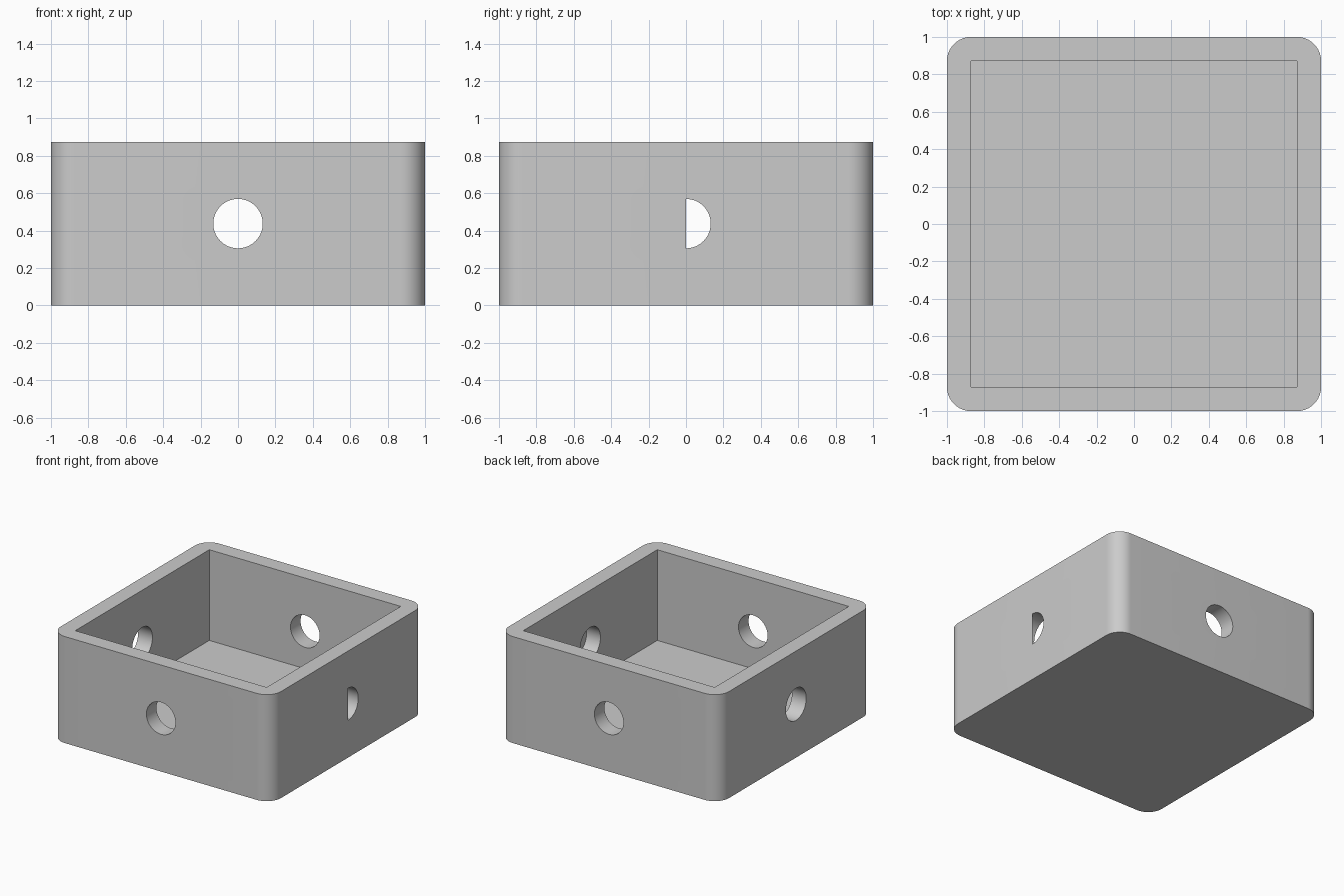
import bpy, bmesh, math
from mathutils import Matrix, Vector

old = bpy.data.objects.get("Cube")
if old:
    bpy.data.objects.remove(old, do_unlink=True)

HEIGHT, WALL, RADIUS = 0.875, 0.13, 0.132
MID = HEIGHT / 2

grey = bpy.data.materials.new("light grey")
grey.use_nodes = True
colour = (0.6, 0.6, 0.6, 1)
grey.diffuse_color = colour
grey.node_tree.nodes["Principled BSDF"].inputs["Base Color"].default_value = colour


def finish(name, bm):
    bmesh.ops.recalc_face_normals(bm, faces=bm.faces)
    mesh = bpy.data.meshes.new(name)
    bm.to_mesh(mesh)
    bm.free()
    mesh.materials.append(grey)
    obj = bpy.data.objects.new(name, mesh)
    bpy.context.collection.objects.link(obj)
    return obj


def block(name, size, bottom, top, corner=0):
    bm = bmesh.new()
    bmesh.ops.create_cube(bm, size=1)
    bmesh.ops.scale(bm, vec=(size, size, top - bottom), verts=bm.verts)
    bmesh.ops.translate(bm, vec=(0, 0, (top + bottom) / 2), verts=bm.verts)
    if corner:
        upright = [e for e in bm.edges
                   if abs(e.verts[0].co.z - e.verts[1].co.z) > 0.1]
        bmesh.ops.bevel(bm, geom=upright, offset=corner, segments=16,
                        profile=0.5, affect='EDGES')
    return finish(name, bm)


def bore(name, axis):
    bm = bmesh.new()
    bmesh.ops.create_cone(bm, cap_ends=True, segments=64, radius1=RADIUS,
                          radius2=RADIUS, depth=3,
                          matrix=Matrix.Translation((0, 0, MID))
                          @ Matrix.Rotation(math.pi / 2, 4, axis))
    return finish(name, bm)


# Open box: rounded block, square cavity, one bore through each pair of walls
box = block("open_box", 2, 0, HEIGHT, corner=WALL)
cutters = [block("cavity_cutter", 2 * (1 - WALL), WALL, HEIGHT + 0.2),
           bore("front_back_cutter", 'X'), bore("side_cutter", 'Y')]
bpy.context.view_layer.objects.active = box
for cutter in cutters:
    cutter.hide_render = True
    mod = box.modifiers.new(cutter.name, 'BOOLEAN')
    mod.operation, mod.solver, mod.object = 'DIFFERENCE', 'EXACT', cutter
    bpy.ops.object.modifier_apply(modifier=mod.name)
    bpy.data.objects.remove(cutter, do_unlink=True)

# Thin cover over the front half of the hole in the +x wall
bm = bmesh.new()
arc = [math.pi * (0.5 + i / 32) for i in range(33)]
half = bm.faces.new([bm.verts.new((1, RADIUS * math.cos(a), MID + RADIUS * math.sin(a)))
                     for a in arc])
solid = bmesh.ops.extrude_face_region(bm, geom=[half], use_keep_orig=True)
bmesh.ops.translate(bm, vec=Vector((-0.004, 0, 0)),
                    verts=[v for v in solid["geom"] if isinstance(v, bmesh.types.BMVert)])
cover = finish("half_hole_cover", bm)

# Smooth the rounded corners and bores, keep hard edges sharp
for obj in (box, cover):
    bpy.ops.object.select_all(action='DESELECT')
    obj.select_set(True)
    bpy.context.view_layer.objects.active = obj
    bpy.ops.object.shade_smooth_by_angle(angle=math.radians(30))
